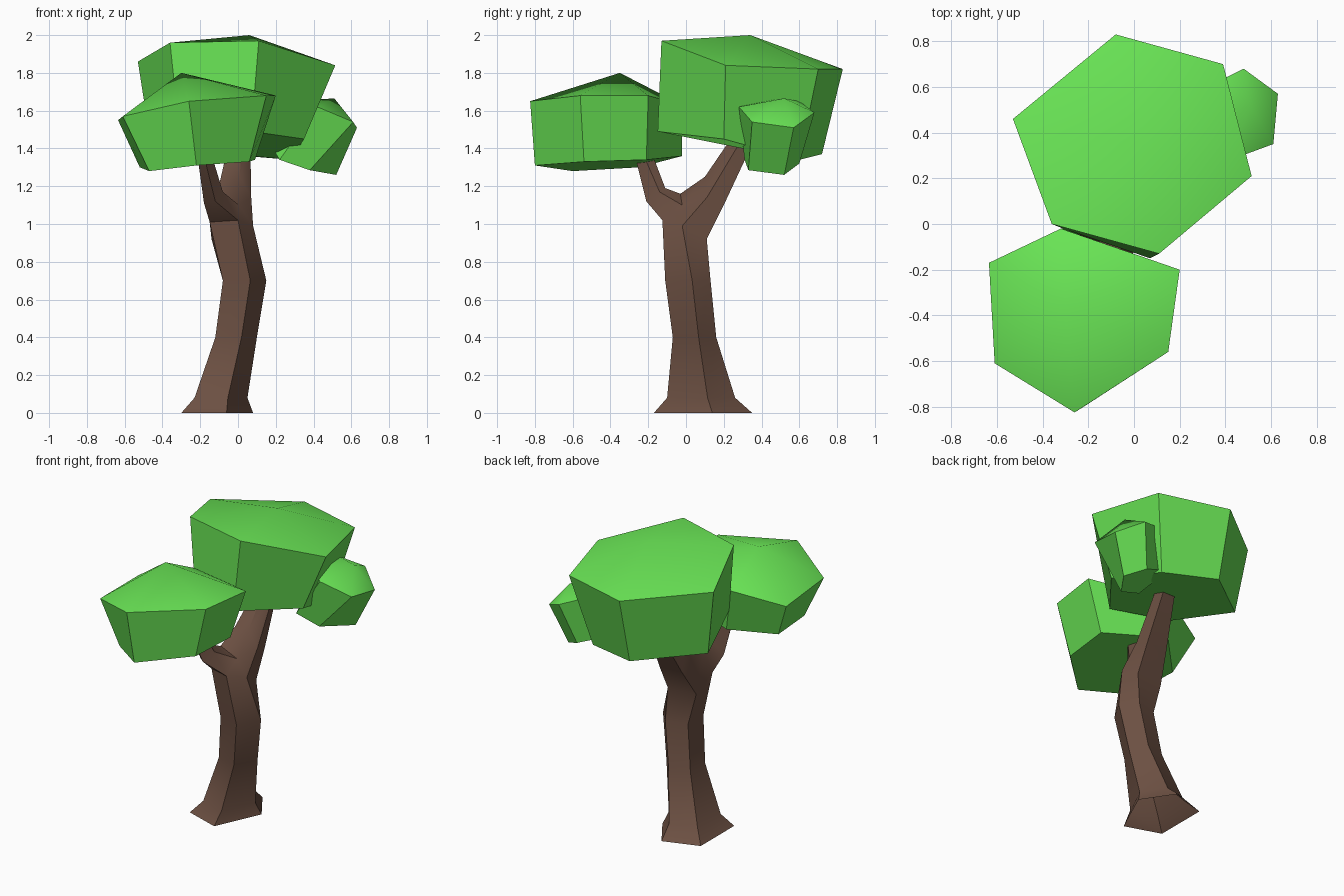
import bpy
import math


def material(name, color):
    m = bpy.data.materials.new(name)
    m.diffuse_color = color
    return m


LEAF = material("leaf_green", (0.14, 0.77, 0.09, 1))
BARK = material("bark_brown", (0.15, 0.08, 0.055, 1))


def make_object(name, verts, faces, mat):
    me = bpy.data.meshes.new(name)
    me.from_pydata(verts, [], faces)
    me.materials.append(mat)
    me.polygons.foreach_set("use_smooth", [True] * len(me.polygons))
    me.set_sharp_from_angle(angle=math.radians(38))
    ob = bpy.data.objects.new(name, me)
    bpy.context.collection.objects.link(ob)
    return ob


def bands(n, rings):
    return [(r * n + i, r * n + (i + 1) % n, (r + 1) * n + (i + 1) % n, (r + 1) * n + i)
            for r in range(rings - 1) for i in range(n)]


def canopy(name, bottom, top, peak):
    """Faceted crown: flat underside, slanted sides, shallow domed top."""
    n = len(top)
    faces = bands(n, 2) + [tuple(reversed(range(n)))]
    faces += [(n + i, n + (i + 1) % n, 2 * n) for i in range(n)]
    make_object(name, bottom + top + [peak], faces, LEAF)


# Trunk: five-sided cross-section lofted up to the fork, open underneath
PENTAGON = [(-1, -0.69), (0.26, -1), (1, 0.19), (0.26, 1), (-1, 0.69)]
RINGS = [  # x, y, z, half width, half depth
    (-0.11, 0.09, 0.00, 0.19, 0.26),
    (-0.09, 0.08, 0.08, 0.14, 0.18),
    (-0.01, 0.045, 0.40, 0.11, 0.115),
    (0.035, 0.01, 0.70, 0.115, 0.12),
]
verts = [(cx + u * rx, cy + v * ry, z) for cx, cy, z, rx, ry in RINGS for u, v in PENTAGON]
verts += [(-0.15, -0.07, 1.01), (0.0, -0.125, 1.02), (0.08, -0.02, 0.99),
          (0.06, 0.11, 0.92), (-0.14, 0.09, 0.92)]
faces = bands(5, len(RINGS) + 1)

# Crotch of the fork: two saddle points joining both branches
P = [len(verts) - 5 + i for i in range(5)]
S0, S1 = len(verts), len(verts) + 1
verts += [(0.005, -0.02, 1.10), (-0.11, -0.03, 1.16)]
faces += [(P[1], P[2], S0), (P[4], P[0], S1)]


def branch(start, *rings):
    """Continue a loop of existing points through further rings."""
    prev = start
    for ring in rings:
        cur = list(range(len(verts), len(verts) + len(ring)))
        verts.extend(ring)
        n = len(ring)
        for i in range(n):
            j = (i + 1) % n
            faces.append((prev[i], prev[j], cur[j], cur[i]))
        prev = cur
    faces.append(tuple(prev))


# Front branch
branch([P[0], P[1], S0, S1],
       [(-0.18, -0.15, 1.11), (-0.12, -0.21, 1.12), (-0.08, -0.14, 1.17), (-0.12, -0.11, 1.19)],
       [(-0.22, -0.22, 1.40), (-0.19, -0.28, 1.40), (-0.15, -0.24, 1.40), (-0.17, -0.19, 1.40)])
# Back branch
branch([P[2], P[3], P[4], S1, S0],
       [(0.07, 0.11, 1.14), (0.06, 0.20, 1.10), (-0.10, 0.19, 1.10),
        (-0.09, 0.10, 1.25), (0.01, 0.10, 1.25)],
       [(0.065, 0.29, 1.44), (0.05, 0.34, 1.40), (-0.04, 0.34, 1.40),
        (-0.04, 0.26, 1.47), (0.02, 0.25, 1.47)])
make_object("trunk_with_branches", verts, faces, BARK)

# Leaf crowns
canopy("main_canopy",
       [(-0.46, 0.42, 1.41), (-0.31, -0.02, 1.49), (0.07, -0.15, 1.49),
        (0.35, 0.20, 1.45), (0.28, 0.60, 1.34), (-0.08, 0.72, 1.37)],
       [(-0.53, 0.46, 1.86), (-0.36, 0.0, 1.96), (0.11, -0.13, 1.97),
        (0.515, 0.21, 1.84), (0.39, 0.70, 1.82), (-0.08, 0.83, 1.82)],
       (0.06, 0.34, 2.0))
canopy("front_canopy",
       [(-0.52, -0.25, 1.30), (-0.47, -0.60, 1.28), (-0.22, -0.80, 1.31),
        (0.06, -0.54, 1.33), (0.09, -0.21, 1.34), (-0.29, -0.02, 1.36)],
       [(-0.635, -0.17, 1.55), (-0.61, -0.61, 1.57), (-0.26, -0.825, 1.65),
        (0.15, -0.56, 1.68), (0.20, -0.20, 1.68), (-0.32, -0.02, 1.63)],
       (-0.30, -0.35, 1.80))
canopy("side_canopy",
       [(0.19, 0.44, 1.39), (0.22, 0.31, 1.34), (0.38, 0.33, 1.285),
        (0.52, 0.52, 1.26), (0.40, 0.60, 1.32), (0.25, 0.57, 1.38)],
       [(0.27, 0.41, 1.65), (0.42, 0.28, 1.62), (0.61, 0.35, 1.54),
        (0.63, 0.57, 1.51), (0.48, 0.68, 1.59), (0.32, 0.60, 1.65)],
       (0.51, 0.52, 1.665))
